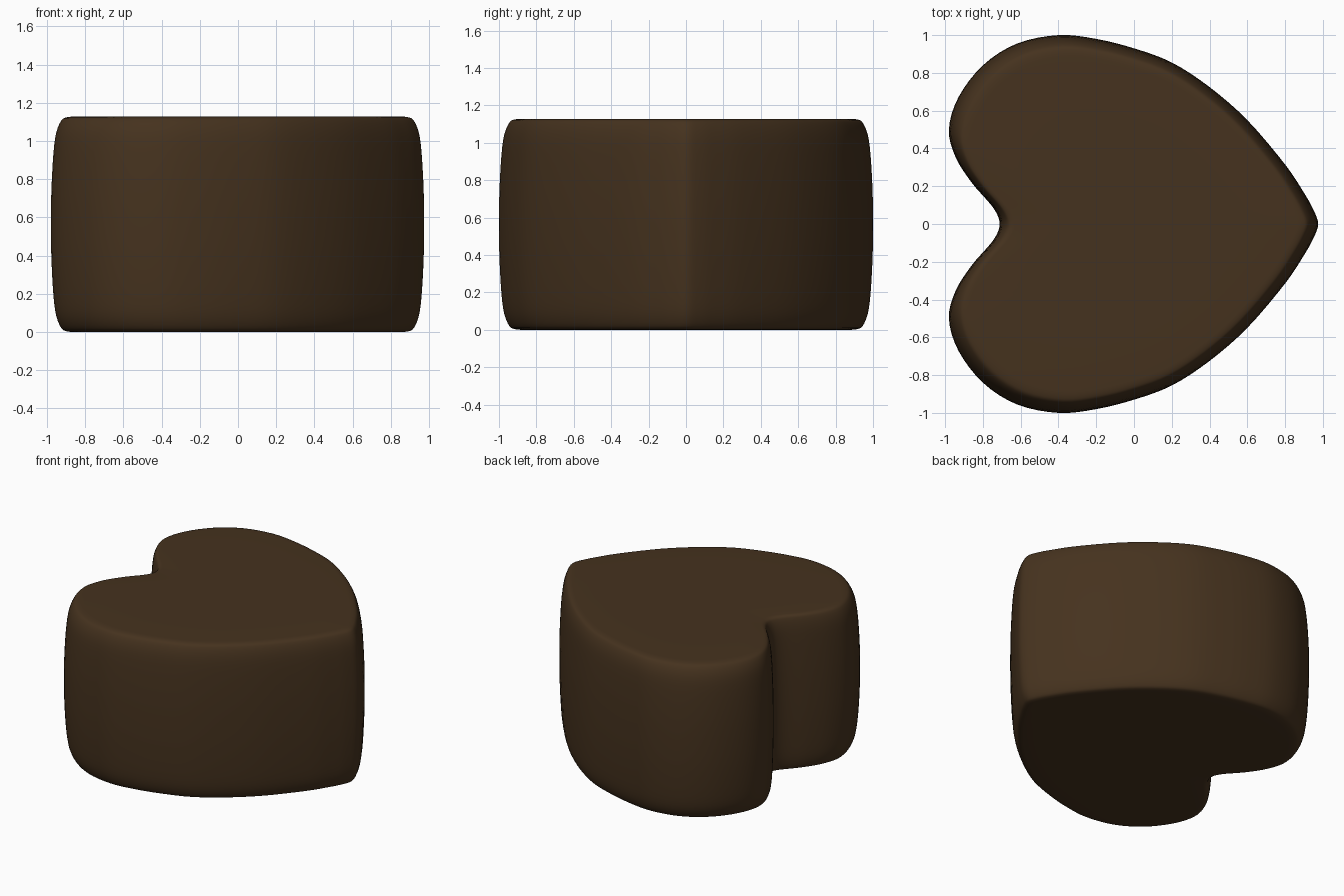
import bpy, bmesh
from mathutils import Vector

if "Cube" in bpy.data.objects:
    bpy.data.objects.remove(bpy.data.objects["Cube"])


def spline(pts, steps, closed):
    """Smooth Catmull-Rom curve through 2D points."""
    n = len(pts)
    get = (lambda i: Vector(pts[i % n])) if closed else (lambda i: Vector(pts[max(0, min(n - 1, i))]))
    out = []
    for i in range(n if closed else n - 1):
        a, b, c, d = (get(i + k) for k in (-1, 0, 1, 2))
        for s in range(steps):
            t = s / steps
            out.append(0.5 * (2 * b + (c - a) * t + (2 * a - 5 * b + 4 * c - d) * t * t
                              + (3 * b - a - 3 * c + d) * t ** 3))
    if not closed:
        out.append(get(n - 1))
    return out


# Heart outline seen from above: tip to notch, mirrored across y = 0
half = [(0.975, 0), (0.95, 0.075), (0.90, 0.165), (0.80, 0.315), (0.60, 0.55), (0.40, 0.725),
        (0.20, 0.855), (0.0, 0.93), (-0.20, 0.98), (-0.40, 1.0), (-0.62, 0.955), (-0.80, 0.84),
        (-0.93, 0.67), (-0.98, 0.50), (-0.945, 0.355), (-0.86, 0.22), (-0.76, 0.105),
        (-0.722, 0.045), (-0.712, 0)]
outline = spline(half + [(x, -y) for x, y in half[-2:0:-1]], 4, True)

# Slightly bulging wall with rounded rims: (outline scale, height), mirrored about mid height
H = 1.128
upper = [(1.0, H / 2), (0.997, 0.75), (0.986, 0.94), (0.971, 1.045), (0.944, 1.108),
         (0.917, 1.124), (0.885, H)]
wall = spline([(s, H - z) for s, z in upper[:0:-1]] + upper, 3, False)
wall = [Vector((0.6, 0))] + wall + [Vector((0.6, H))]

bm = bmesh.new()
rings = [[bm.verts.new((p.x * s, p.y * s, max(0, min(H, z)))) for p in outline] for s, z in wall]
n = len(outline)
for lo, hi in zip(rings, rings[1:]):
    for i in range(n):
        j = (i + 1) % n
        bm.faces.new((lo[i], lo[j], hi[j], hi[i]))
# Flat top and bottom
for ring, z in ((rings[0], 0), (rings[-1], H)):
    c = bm.verts.new((0, 0, z))
    for i in range(n):
        bm.faces.new((c, ring[i], ring[(i + 1) % n]))
bmesh.ops.recalc_face_normals(bm, faces=bm.faces[:])
for f in bm.faces:
    f.smooth = True

mesh = bpy.data.meshes.new("heart_chocolate")
bm.to_mesh(mesh)
bm.free()
heart = bpy.data.objects.new("heart_chocolate", mesh)
bpy.context.collection.objects.link(heart)

mat = bpy.data.materials.new("dark_chocolate")
mat.diffuse_color = (0.06, 0.032, 0.013, 1)
mat.use_nodes = True
mat.node_tree.nodes["Principled BSDF"].inputs["Base Color"].default_value = mat.diffuse_color
mesh.materials.append(mat)
